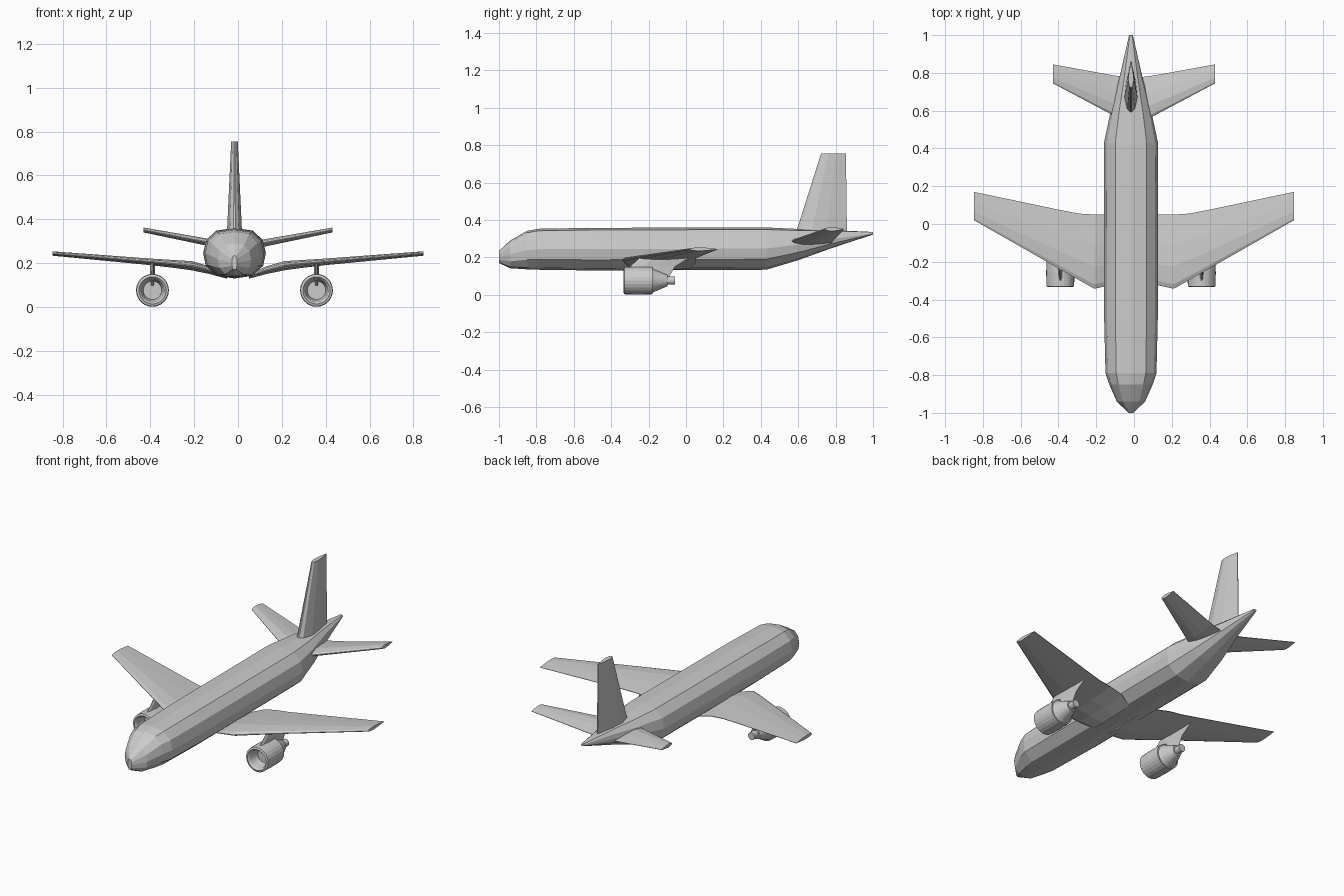
import bpy, bmesh, math

CX = -0.016  # body centreline, slightly off the wing centreline


def loft(name, rings, cap=True):
    """Skin a list of equal-length closed rings into one flat-shaded object."""
    bm = bmesh.new()
    rows = [[bm.verts.new(p) for p in r] for r in rings]
    n = len(rows[0])
    for a, b in zip(rows, rows[1:]):
        for i in range(n):
            j = (i + 1) % n
            bm.faces.new((a[i], a[j], b[j], b[i]))
    if cap:
        bm.faces.new(rows[0][::-1])
        bm.faces.new(rows[-1])
    bmesh.ops.recalc_face_normals(bm, faces=bm.faces[:])
    me = bpy.data.meshes.new(name)
    bm.to_mesh(me)
    bm.free()
    ob = bpy.data.objects.new(name, me)
    bpy.context.collection.objects.link(ob)
    return ob


# chord fraction and thickness factor around an aerofoil
FOIL = [(0, 0.12), (0.06, 0.6), (0.3, 1), (0.6, 0.75), (1, 0.08)]
FOIL = FOIL + [(c, -t) for c, t in reversed(FOIL)]


def surface(name, sections, side):
    """Wing-like surface from (x, y_front, y_back, z, thickness)."""
    return loft(name, [[(side * x, y0 + c * (y1 - y0), z + t * th / 2) for c, t in FOIL]
                       for x, y0, y1, z, th in sections])


# fuselage: half profile (width fraction, height fraction) mirrored to a ring
HALF = [(0, 1), (0.58, 0.95), (0.9, 0.76), (1, 0.5), (0.92, 0.25), (0.55, 0.05), (0, 0)]
RING = HALF + [(-w, h) for w, h in reversed(HALF[1:-1])]
BODY = [(-1, 0.012, 0.17, 0.235), (-0.94, 0.075, 0.142, 0.29), (-0.85, 0.115, 0.136, 0.342),
        (-0.79, 0.135, 0.134, 0.353), (-0.5, 0.142, 0.13, 0.358), (0.43, 0.143, 0.134, 0.36),
        (0.6, 0.107, 0.185, 0.352), (0.78, 0.06, 0.25, 0.346), (1, 0.01, 0.322, 0.336)]
loft("fuselage", [[(CX + w * hw, y, lo + h * (hi - lo)) for w, h in RING]
                  for y, hw, lo, hi in BODY])

# tail fin
FIN = [(0.33, 0.585, 0.86, 0.07), (0.37, 0.6, 0.86, 0.066), (0.755, 0.722, 0.855, 0.03)]
loft("tail_fin", [[(CX + t * th / 2, y0 + c * (y1 - y0), z) for c, t in FOIL]
                  for z, y0, y1, th in FIN])

WING = [(0.05, -0.29, 0.02, 0.14, 0.022), (0.13, -0.325, 0.05, 0.168, 0.035),
        (0.21, -0.343, 0.05, 0.188, 0.042), (0.29, -0.298, 0.055, 0.196, 0.036),
        (0.40, -0.235, 0.076, 0.206, 0.03), (0.847, 0.02, 0.17, 0.244, 0.02)]
TAIL = [(0.02, 0.53, 0.775, 0.277, 0.036), (0.11, 0.575, 0.787, 0.29, 0.034),
        (0.43, 0.745, 0.845, 0.351, 0.022)]

# engine outline (radius, y): inlet disc, lip, cowl, core, nozzle
ENGINE = [(0.042, -0.265), (0.054, -0.325), (0.062, -0.334), (0.073, -0.33), (0.075, -0.26),
          (0.073, -0.18), (0.066, -0.18), (0.058, -0.165), (0.03, -0.098), (0.022, -0.098),
          (0.022, -0.06)]
# pylon (z, y_front, y_back)
PYLON = [(0.095, -0.27, -0.09), (0.15, -0.3, -0.06), (0.2, -0.245, 0.02)]

for label, s in (("right", 1), ("left", -1)):
    surface(label + "_wing", WING, s)
    surface(label + "_tailplane", TAIL, s)
    ex, ez = CX + s * 0.374, 0.076
    loft(label + "_engine", [[(ex + r * math.cos(a), y, ez + r * math.sin(a))
                              for a in (i * math.tau / 24 for i in range(24))]
                             for r, y in ENGINE])
    loft(label + "_pylon", [[(ex + t * 0.012, y0 + c * (y1 - y0), z) for c, t in FOIL]
                            for z, y0, y1 in PYLON])
